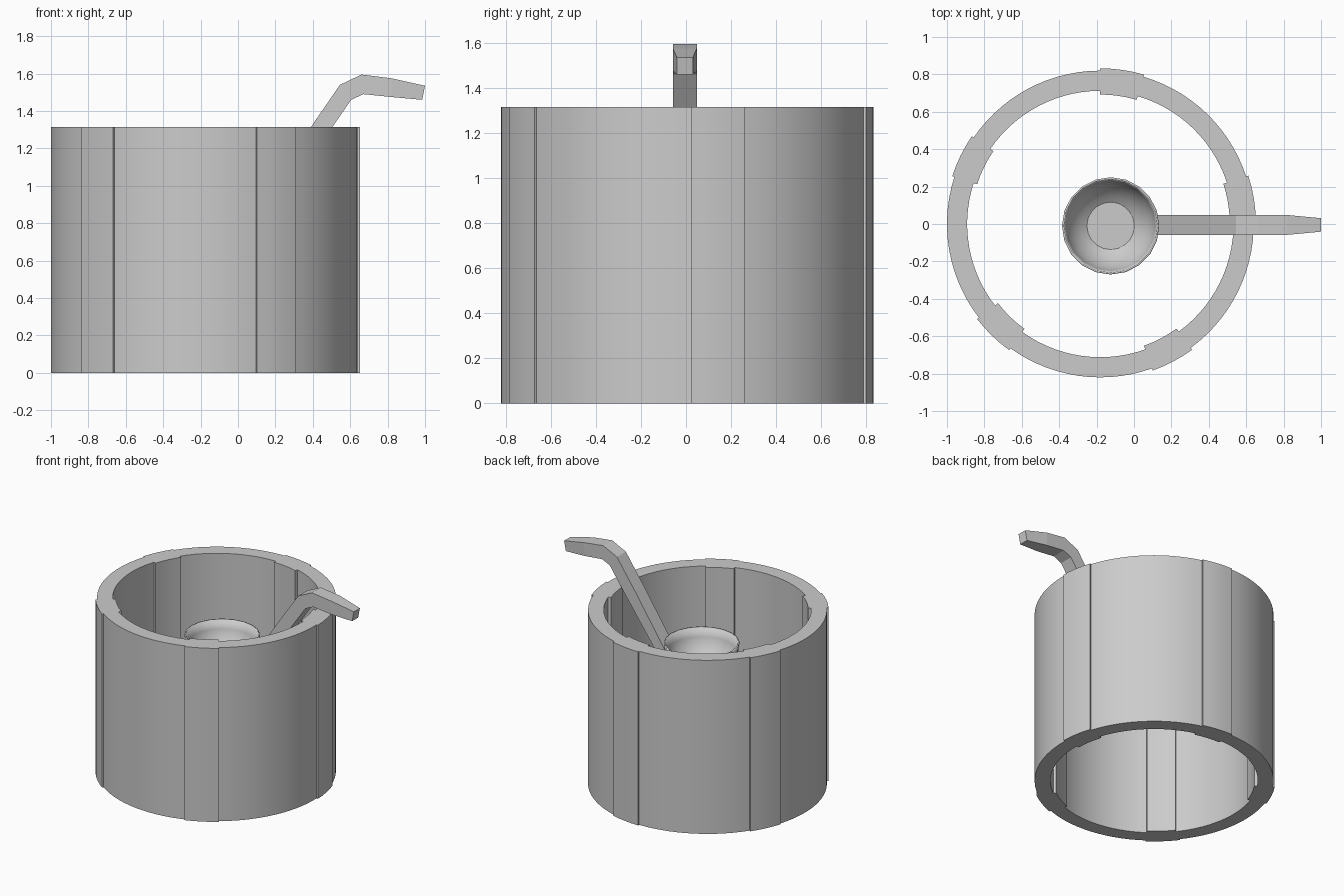
import bpy, bmesh
from math import radians, cos, sin, sqrt

if "Cube" in bpy.data.objects:
    bpy.data.objects.remove(bpy.data.objects["Cube"])

H, CX = 1.315, -0.18


def new_object(name, bm):
    bmesh.ops.recalc_face_normals(bm, faces=bm.faces)
    mesh = bpy.data.meshes.new(name)
    bm.to_mesh(mesh)
    bm.free()
    ob = bpy.data.objects.new(name, mesh)
    bpy.context.collection.objects.link(ob)
    return ob


def smooth(ob, angle):
    bpy.ops.object.select_all(action='DESELECT')
    ob.select_set(True)
    bpy.context.view_layer.objects.active = ob
    bpy.ops.object.shade_smooth_by_angle(angle=radians(angle))


# Drum wall: five curved panels, thicker where neighbours overlap
sections = []
for k in range(5):
    start = 72 * k + 1.7
    for i in range(5):
        sections.append((start + 16.4 * i / 4, 0.692, 0.832))
    for i in range(15):
        sections.append((start + 16.4 + 55.6 * i / 14, 0.712, 0.82))

bm = bmesh.new()
rings = []
for a, ri, ro in sections:
    c, s = cos(radians(a)), sin(radians(a))
    rings.append([bm.verts.new((CX + r * c, r * s, z))
                  for r, z in ((ri, 0), (ro, 0), (ro, H), (ri, H))])
for i, p in enumerate(rings):
    q = rings[(i + 1) % len(rings)]
    for j in range(4):
        n = (j + 1) % 4
        bm.faces.new((p[j], p[n], q[n], q[j]))
# panels share step positions: join coincident quads cleanly
bmesh.ops.dissolve_degenerate(bm, dist=1e-5, edges=bm.edges)
drum = new_object("drum_wall", bm)
smooth(drum, 20)

# Ladle bowl: lower part of a sphere with a flat floor
BX, BY, RIM, R, SIDES = -0.125, -0.01, 1.05, 0.26, 20
bm = bmesh.new()
prev = None
for r in (0.13, 0.165, 0.2, 0.23, 0.25, 0.26):
    z = RIM - sqrt(R * R - r * r)
    loop = [bm.verts.new((BX + r * cos(radians(360 * i / SIDES)),
                          BY + r * sin(radians(360 * i / SIDES)), z))
            for i in range(SIDES)]
    if prev is None:
        bm.faces.new(loop)
    else:
        for i in range(SIDES):
            n = (i + 1) % SIDES
            bm.faces.new((prev[i], prev[n], loop[n], loop[i]))
    prev = loop
bowl = new_object("ladle_bowl", bm)
solid = bowl.modifiers.new("thickness", 'SOLIDIFY')
solid.thickness = 0.01
smooth(bowl, 25)

# Ladle handle: bent bar as stations (upper x, z, lower x, z, half width)
stations = [(0.085, 0.855, 0.13, 0.79, 0.053),
            (0.39, 1.315, 0.505, 1.315, 0.053),
            (0.545, 1.54, 0.605, 1.46, 0.053),
            (0.66, 1.595, 0.67, 1.49, 0.053),
            (0.82, 1.575, 0.82, 1.475, 0.053),
            (1.0, 1.535, 0.985, 1.46, 0.036)]
bm = bmesh.new()
loops = [[bm.verts.new(v) for v in ((xu, -0.005 - w, zu), (xu, -0.005 + w, zu),
                                    (xl, -0.005 + w, zl), (xl, -0.005 - w, zl))]
         for xu, zu, xl, zl, w in stations]
for p, q in zip(loops, loops[1:]):
    for j in range(4):
        n = (j + 1) % 4
        bm.faces.new((p[j], p[n], q[n], q[j]))
bm.faces.new(loops[0])
bm.faces.new(loops[-1])
new_object("ladle_handle", bm)
